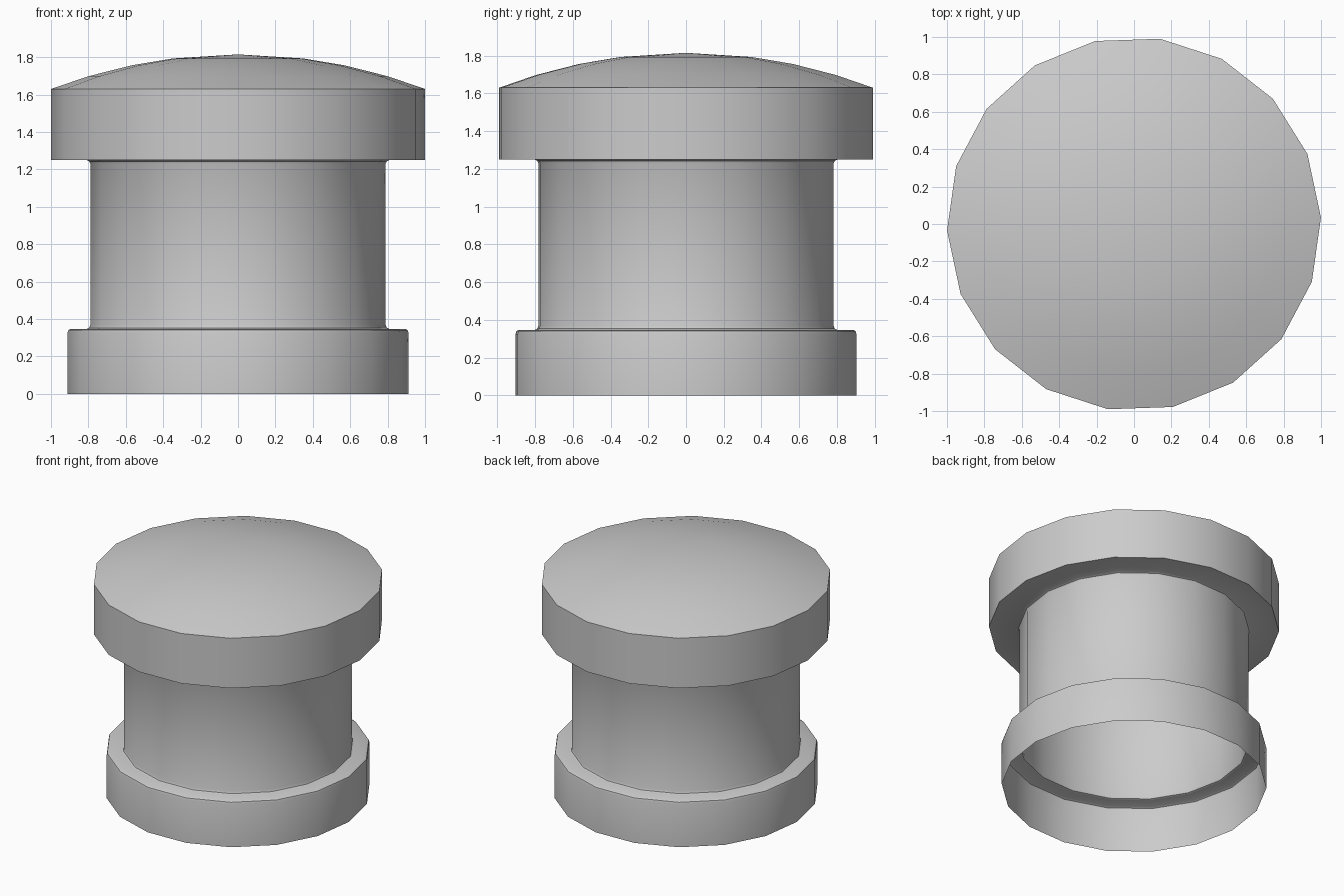
import bpy, bmesh, math

if "Cube" in bpy.data.objects:
    bpy.data.objects.remove(bpy.data.objects["Cube"])

SIDES = 18
TURN = math.radians(2)


def lathe(name, profile):
    """Revolve (radius, z) points around z; radius 0 makes a pole."""
    bm = bmesh.new()
    rings = []
    for r, z in profile:
        if r == 0:
            rings.append([bm.verts.new((0, 0, z))] * SIDES)
        else:
            angles = [TURN + 2 * math.pi * i / SIDES for i in range(SIDES)]
            rings.append([bm.verts.new((r * math.cos(a), r * math.sin(a), z)) for a in angles])
    for low, high in zip(rings, rings[1:]):
        for i in range(SIDES):
            j = (i + 1) % SIDES
            corners = [low[i], low[j], high[j], high[i]]
            bm.faces.new(list(dict.fromkeys(corners)))
    mesh = bpy.data.meshes.new(name)
    bm.to_mesh(mesh)
    bm.free()
    obj = bpy.data.objects.new(name, mesh)
    bpy.context.collection.objects.link(obj)
    bpy.ops.object.select_all(action='DESELECT')
    obj.select_set(True)
    bpy.context.view_layer.objects.active = obj
    bpy.ops.object.shade_smooth_by_angle(angle=math.radians(35))
    return obj


# Open-bottomed base collar with a softened top edge
base = [(0.912, 0), (0.912, 0.325), (0.908, 0.34), (0.895, 0.347)]

# Hollow neck with small fillets at both ends
neck = [(0.81, 0.347), (0.796, 0.353), (0.79, 0.37),
        (0.79, 1.23), (0.796, 1.243), (0.81, 1.25)]

# Overhanging cap rim with a shallow spherical dome
rise, rim_z = 0.185, 1.63
dome_radius = (1 + rise ** 2) / (2 * rise)
dome = [(r, rim_z + rise - dome_radius + math.sqrt(dome_radius ** 2 - r * r))
        for r in (0.8, 0.57, 0.35, 0)]
cap = [(1.0, 1.25), (1.0, rim_z)] + dome

lathe("domed_cap_post", base + neck + cap)
